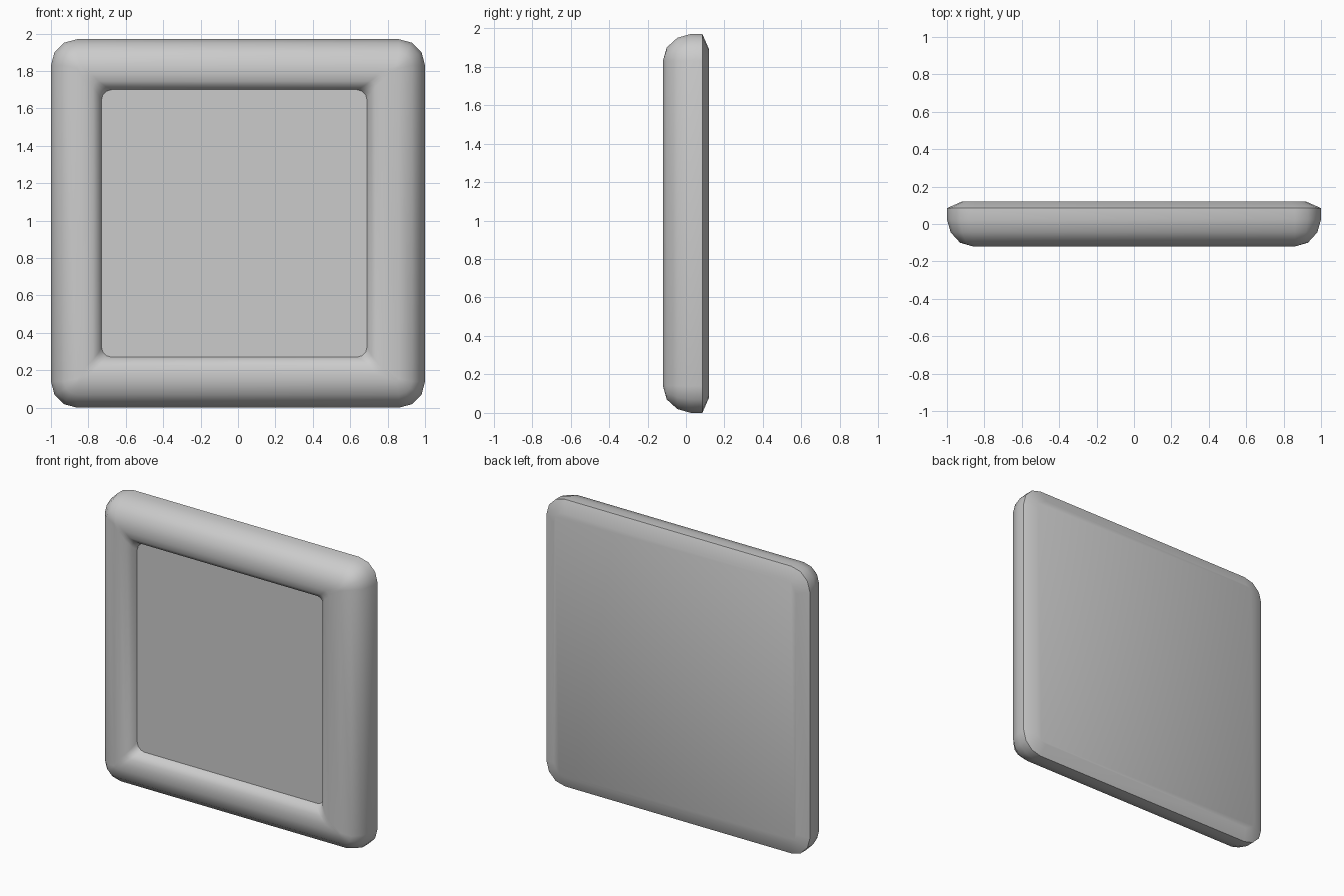
import bpy, bmesh
from math import sin, cos, pi, radians

if "Cube" in bpy.data.objects:
    bpy.data.objects.remove(bpy.data.objects["Cube"])

SEG = 3  # segments per rounded corner


def ring(bm, x0, x1, z0, z1, r, y):
    """Rounded rectangle of vertices in the plane y."""
    corners = [(x1 - r, z1 - r), (x0 + r, z1 - r), (x0 + r, z0 + r), (x1 - r, z0 + r)]
    return [bm.verts.new((cx + r * cos(a), y, cz + r * sin(a)))
            for q, (cx, cz) in enumerate(corners)
            for a in [pi / 2 * (q + k / SEG) for k in range(SEG + 1)]]


def finish(bm, name):
    bmesh.ops.recalc_face_normals(bm, faces=bm.faces)
    mesh = bpy.data.meshes.new(name)
    bm.to_mesh(mesh)
    bm.free()
    obj = bpy.data.objects.new(name, mesh)
    bpy.context.collection.objects.link(obj)
    bpy.ops.object.select_all(action='DESELECT')
    obj.select_set(True)
    bpy.context.view_layer.objects.active = obj
    bpy.ops.object.shade_smooth_by_angle(angle=radians(50))
    return obj


OUTER = (-1.0, 1.0, 0.0, 1.97)
OPENING = (-0.73, 0.69, 0.27, 1.70)


def grown(box, d):
    return box[0] - d, box[1] + d, box[2] - d, box[3] + d


# Frame: back plate, chamfer, rounded outer rim, then the lip of the recess
bm = bmesh.new()
rim = [(0.08, 0.08, 0.12), (0.0, 0.14, 0.085), (0.0, 0.14, 0.025),
       (0.02, 0.12, -0.045), (0.07, 0.07, -0.10), (0.14, 0.015, -0.12)]
lip = [(0.085, 0.03, -0.12), (0.045, 0.03, -0.112), (0.015, 0.04, -0.088), (0.0, 0.055, -0.05)]
loops = [ring(bm, *grown(OUTER, -d), r, y) for d, r, y in rim]
loops += [ring(bm, *grown(OPENING, d), r, y) for d, r, y in lip]
n = len(loops[0])
for a, b in zip(loops, loops[1:]):
    for i in range(n):
        j = (i + 1) % n
        bm.faces.new((a[i], a[j], b[j], b[i]))
bm.faces.new(loops[0])
finish(bm, "frame")

# Recessed front panel
bm = bmesh.new()
face = bm.faces.new(ring(bm, *OPENING, 0.055, -0.05))
panel = finish(bm, "recessed_panel")
if panel.data.polygons[0].normal.y > 0:
    panel.data.flip_normals()
